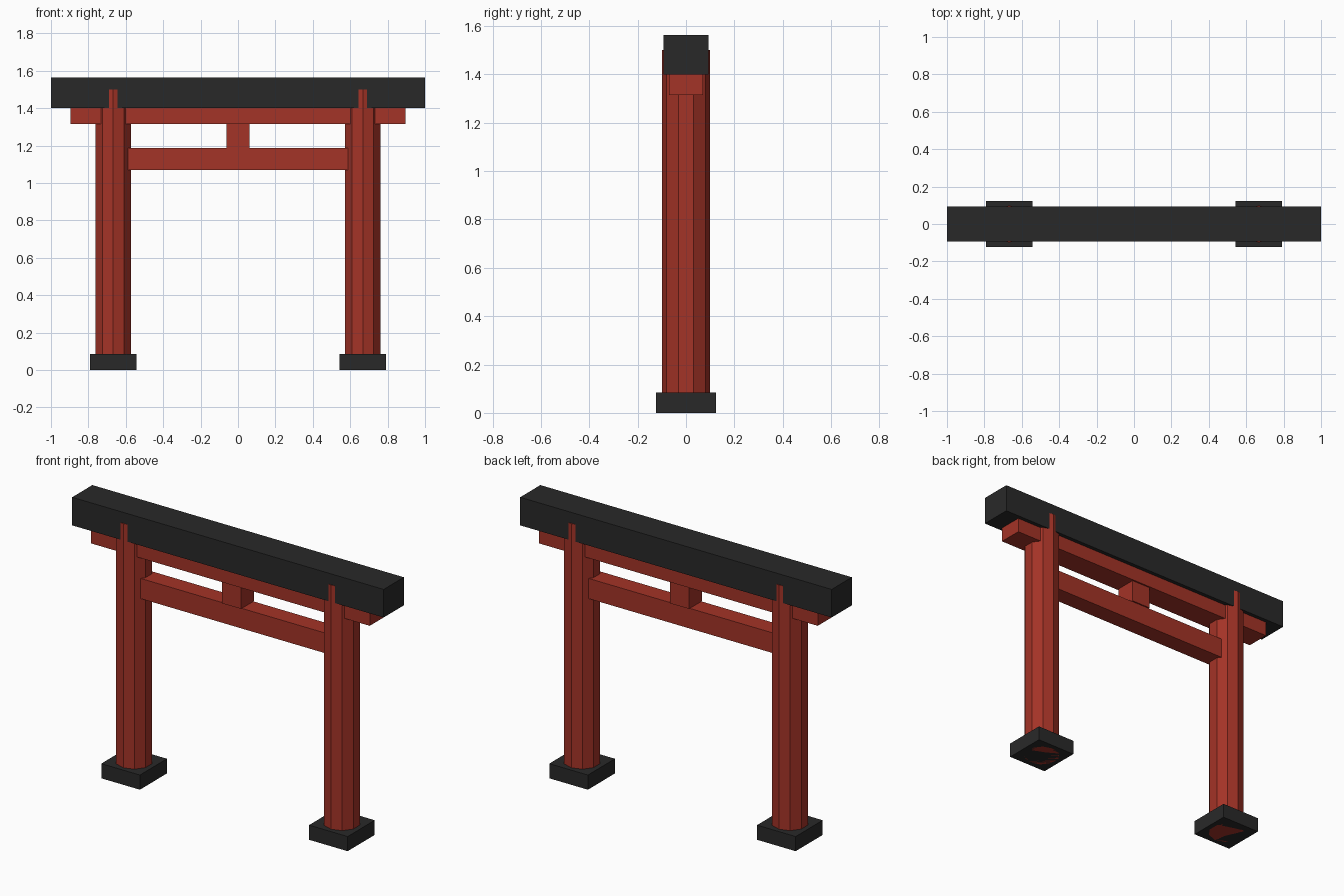
import bpy

if "Cube" in bpy.data.objects:
    bpy.data.objects.remove(bpy.data.objects["Cube"])


def make_material(name, color):
    mat = bpy.data.materials.new(name)
    mat.diffuse_color = color
    mat.use_nodes = True
    mat.node_tree.nodes["Principled BSDF"].inputs["Base Color"].default_value = mat.diffuse_color
    return mat


red = make_material("red_paint", (0.37, 0.033, 0.02, 1))
black = make_material("black_paint", (0.022, 0.022, 0.022, 1))


def box(name, x, half_x, half_y, z0, z1, mat):
    """Box centred on y = 0, spanning z0 to z1."""
    bpy.ops.mesh.primitive_cube_add(size=2, location=(x, 0, (z0 + z1) / 2))
    obj = bpy.context.object
    obj.name = name
    obj.scale = (half_x, half_y, (z1 - z0) / 2)
    bpy.ops.object.transform_apply(location=False, rotation=False, scale=True)
    obj.data.materials.append(mat)


# Ten-sided pillars on square footings; the pillar edges poke through the lintel
for side, x in (("left", -0.667), ("right", 0.667)):
    box(side + "_footing", x, 0.124, 0.124, 0, 0.085, black)
    bpy.ops.mesh.primitive_cylinder_add(vertices=10, radius=0.0995, depth=1.5,
                                        location=(x, 0, 0.75))
    pillar = bpy.context.object
    pillar.name = side + "_pillar"
    pillar.data.materials.append(red)

# Horizontal beams and the short centre strut
box("top_lintel", 0, 1.0, 0.0925, 1.40, 1.563, black)
box("under_lintel", 0, 0.895, 0.07, 1.315, 1.40, red)
box("tie_beam", 0, 0.62, 0.053, 1.07, 1.187, red)
box("centre_strut", 0, 0.0615, 0.061, 1.187, 1.315, red)
